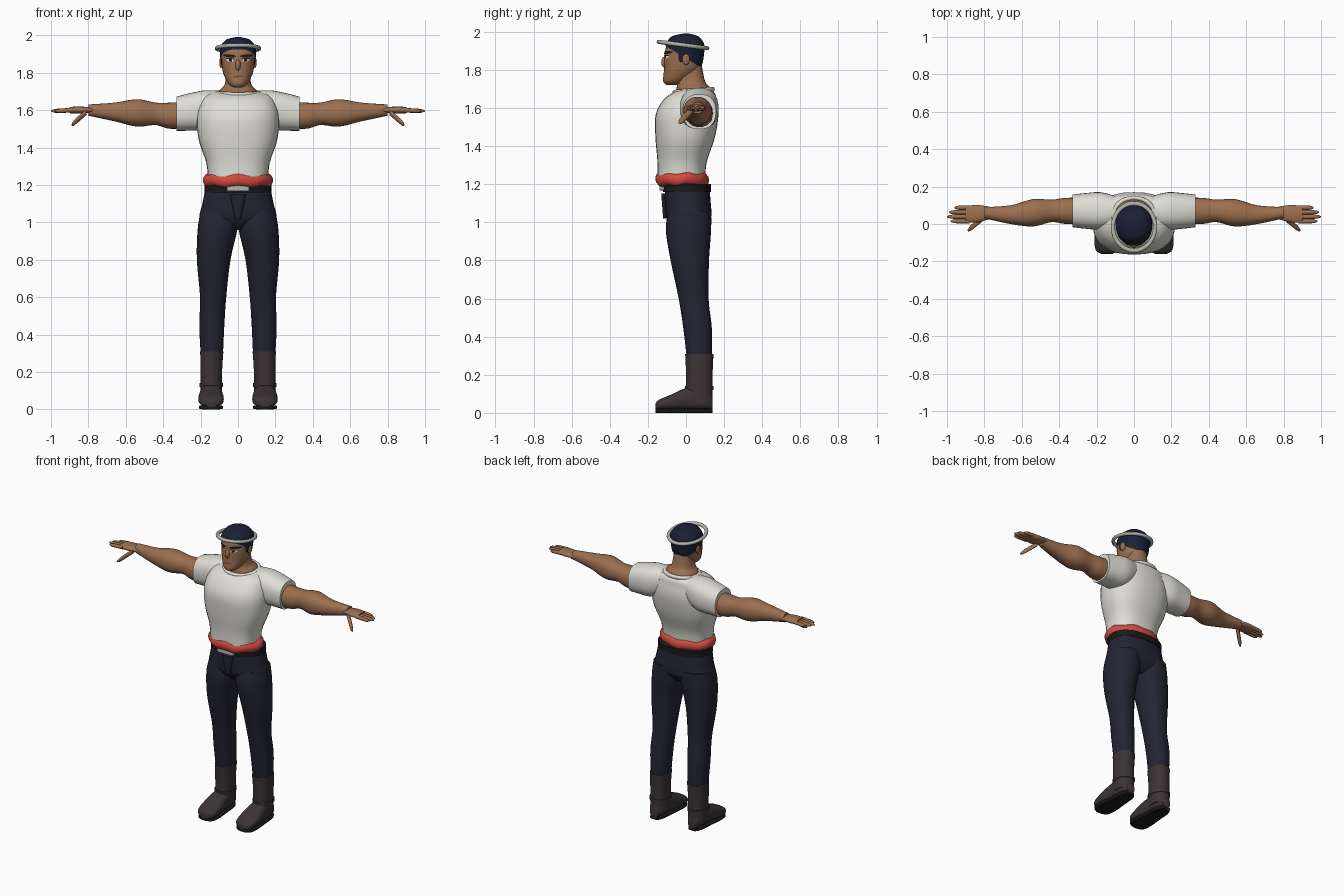
import bpy, bmesh, math
from mathutils import Vector

if "Cube" in bpy.data.objects:
    bpy.data.objects.remove(bpy.data.objects["Cube"], do_unlink=True)


def material(name, *rgb):
    mat = bpy.data.materials.new(name)
    mat.use_nodes = True
    mat.diffuse_color = (*rgb, 1)
    mat.node_tree.nodes["Principled BSDF"].inputs["Base Color"].default_value = (*rgb, 1)
    return mat


skin = material("tan skin", .33, .16, .08)
lip = material("dark lip", .17, .07, .04)
hair_blue = material("navy hair", .01, .015, .035)
white = material("off white cloth", .74, .73, .67)
red = material("red sash cloth", .66, .07, .05)
navy = material("navy trouser cloth", .017, .018, .034)
brown = material("dark brown leather", .045, .034, .036)
black = material("black leather", .01, .01, .01)
metal = material("pale grey metal", .45, .45, .41)


def finish(name, bm, mat, mirror=False):
    """Turn a bmesh into a smooth shaded object."""
    bmesh.ops.recalc_face_normals(bm, faces=bm.faces)
    mesh = bpy.data.meshes.new(name)
    bm.to_mesh(mesh)
    bm.free()
    for face in mesh.polygons:
        face.use_smooth = True
    mesh.set_sharp_from_angle(angle=math.radians(50))
    mesh.materials.append(mat)
    part = bpy.data.objects.new(name, mesh)
    bpy.context.collection.objects.link(part)
    if mirror:
        modifier = part.modifiers.new("mirror", "MIRROR")
        modifier.use_mirror_merge = False


def spline(rows, steps):
    """Interpolate smoothly through all the section rows."""
    dense = []
    last = len(rows) - 1
    for i in range(last):
        before, start, end, after = (rows[min(max(i + k, 0), last)] for k in (-1, 0, 1, 2))
        for step in range(steps):
            t = step / steps
            dense.append([q + t / 2 * (r - p + t * (2*p - 5*q + 4*r - s + t * (3*(q - r) + s - p)))
                          for p, q, r, s in zip(before, start, end, after)])
    return dense + [rows[-1]]


def signed_power(value, exponent):
    return math.copysign(abs(value) ** exponent, value)


def loft_mesh(rows, axis="z", power=2.2, sides=32, steps=5):
    """Skin rounded sections: position, then centre and radius both ways."""
    bm = bmesh.new()
    rings = []
    for t, a, width, b, depth in spline(rows, steps):
        ring = []
        for k in range(sides):
            angle = math.tau * k / sides
            u = a + width * signed_power(math.cos(angle), 2 / power)
            v = b + depth * signed_power(math.sin(angle), 2 / power)
            ring.append(bm.verts.new({"x": (t, u, v), "y": (u, t, v), "z": (u, v, t)}[axis]))
        rings.append(ring)
    for lower, upper in zip(rings, rings[1:]):
        for k in range(sides):
            bm.faces.new((lower[k - 1], lower[k], upper[k], upper[k - 1]))
    bm.faces.new(rings[0])
    bm.faces.new(rings[-1])
    return bm


def loft(name, mat, rows, axis="z", mirror=False, **options):
    finish(name, loft_mesh(rows, axis, **options), mat, mirror)


def body(*rows):
    """Central sections: height, half width, front, back."""
    return [(z, 0, width, (front + back) / 2, (back - front) / 2) for z, width, front, back in rows]


def limb(aspect, *rows):
    """Limb sections: position, centre both ways, radius."""
    return [(t, a, radius, b, radius * aspect) for t, a, b, radius in rows]


def ball(name, mat, location, size, mirror=False):
    bm = bmesh.new()
    bmesh.ops.create_uvsphere(bm, u_segments=16, v_segments=10, radius=1)
    for vert in bm.verts:
        vert.co = Vector(location) + vert.co * Vector(size)
    finish(name, bm, mat, mirror)


def hoop(name, mat, location, width, depth, tube, tilt):
    bpy.ops.mesh.primitive_torus_add(major_radius=1, minor_radius=tube / width, major_segments=48,
                                     location=location, rotation=(tilt, 0, 0))
    ring = bpy.context.object
    ring.name = name
    ring.scale = (width, depth, width)
    ring.data.materials.append(mat)
    bpy.ops.object.shade_smooth()
    return ring


# Head and neck
head = body((1.72, .02, -.1, -.05), (1.74, .05, -.12, 0), (1.8, .08, -.115, .07), (1.88, .09, -.112, .09),
            (1.93, .09, -.1, .09), (1.97, .06, -.07, .06), (1.985, .01, -.01, .01))
loft("head", skin, head)
loft("neck", skin, body((1.62, .1, -.06, .13), (1.7, .1, -.05, .13), (1.74, .07, -.045, .1),
                        (1.84, .06, -.05, .08)))
ball("nose", skin, (0, -.11, 1.84), (.015, .02, .03))
ball("ear", skin, (.09, 0, 1.855), (.01, .02, .03), True)

# Hair shell trimmed along a slanted hairline
gap = .005
shell = loft_mesh([(z + gap, a, width + gap, b, depth + gap) for z, a, width, b, depth in head])
bmesh.ops.bisect_plane(shell, geom=shell.verts[:] + shell.edges[:] + shell.faces[:], clear_inner=True,
                       plane_co=(0, -.1, 1.92), plane_no=(0, .6, 1))
finish("hair", shell, hair_blue)
ball("sideburn", hair_blue, (.087, -.025, 1.87), (.006, .015, .03), True)

# Painted face details that follow the head surface
head_sections = spline(head, 12)


def face_patch(name, mat, x_mid, z_mid, width, height, lift, mirror=False):
    bm = bmesh.new()
    bmesh.ops.create_grid(bm, x_segments=10, y_segments=4, size=1)
    for vert in bm.verts:
        u, v, _ = vert.co
        x = x_mid + u * width
        z = z_mid + height * (v * math.sqrt(max(.04, 1 - u * u)) + u / 3)
        _, _, half, middle, depth = min(head_sections, key=lambda row: abs(row[0] - z))
        reach = (1 - min(.98, abs(x / half)) ** 2.2) ** (1 / 2.2)
        vert.co = (x, middle - depth * reach - lift, z)
    finish(name, bm, mat, mirror)


face_patch("eyebrow", black, .045, 1.89, .034, .008, .004, True)
face_patch("eye_white", white, .043, 1.866, .02, .008, .002, True)
face_patch("eye_iris", black, .04, 1.866, .009, .008, .004, True)
face_patch("eyelid", black, .043, 1.875, .024, .003, .004, True)
face_patch("mouth", lip, 0, 1.78, .03, .005, .002)

# Ring around the head
hoop("head_ring", metal, (0, -.016, 1.93), .113, .127, .011, -.13)

# Shirt
loft("shirt_body", white, body((1.23, .16, -.15, .1), (1.32, .17, -.15, .11), (1.44, .21, -.16, .15),
                               (1.56, .22, -.16, .17), (1.64, .2, -.12, .16), (1.68, .17, -.07, .15),
                               (1.7, .11, -.02, .12)), power=2.4)
loft("sleeve", white, limb(1.05, (.1, .07, 1.62, .08), (.18, .07, 1.6, .1), (.26, .07, 1.59, .095),
                           (.33, .07, 1.58, .087)), "x", True, power=2.4)
hoop("collar", white, (0, .04, 1.69), .112, .1, .013, .08)

# Arms and hands
loft("arm", skin, limb(1, (.2, .07, 1.58, .07), (.36, .07, 1.57, .07), (.44, .07, 1.58, .06),
                       (.54, .06, 1.585, .073), (.66, .05, 1.59, .05), (.8, .06, 1.6, .03)), "x", True)
loft("palm", skin, limb(.4, (.76, .06, 1.6, .03), (.84, .055, 1.6, .047), (.9, .052, 1.6, .042)), "x", True)


def digit(name, start, end, radius):
    """A round finger that closes towards its tip."""
    rows = []
    for i in range(9):
        t = i / 8
        rows.append((*Vector(start).lerp(Vector(end), t), radius * math.sqrt(1.05 - t ** 6)))
    loft(name, skin, limb(1, *rows), "x", True, sides=12, steps=2, power=2)


for i, (finger, tip) in enumerate((("index", .98), ("middle", 1), ("ring", .99), ("little", .96))):
    y = .015 + i * .024
    digit(finger + "_finger", (.88, y, 1.6), (tip, y, 1.595), .0115)
digit("thumb", (.81, .03, 1.59), (.89, -.035, 1.52), .016)

# Sash with soft waves, belt and buckle
sash = hoop("sash", red, (0, -.02, 1.225), .153, .115, .035, 0)
for vert in sash.data.vertices:
    vert.co.z += .03 * math.sin(7 * math.atan2(vert.co.y, vert.co.x))
loft("belt", black, body((1.16, .18, -.12, .13), (1.2, .18, -.12, .13)), steps=1, power=2.4)
loft("buckle", metal, limb(.3, (-.14, 0, 1.185, .06), (-.11, 0, 1.185, .06)), "y", power=8)

# Trousers
loft("hips", navy, body((1.2, .17, -.11, .12), (1.1, .19, -.11, .13), (1.02, .2, -.1, .13),
                        (.96, .1, -.05, .08)), power=2.4)
loft("fly_panel", navy, body((1.15, .05, -.13, 0), (1.02, .02, -.12, 0)), power=3)
loft("trouser_leg", navy, limb(1.12, (1.06, .1, .02, .1), (.96, .11, .013, .106), (.8, .13, .02, .09),
                               (.6, .133, .04, .07), (.45, .14, .06, .067), (.3, .14, .07, .06)),
     mirror=True)

# Boots: shaft, ankle strap, foot and sole
shaft = limb(1.2, (.31, .14, .07, .062), (.2, .143, .07, .058), (.05, .143, .07, .058))
loft("boot_shaft", brown, shaft, mirror=True)
loft("boot_strap", brown, limb(1.2, (.12, .143, .07, .062), (.14, .143, .07, .062)), steps=1, mirror=True)
foot = ((.14, .03, .08), (.1, .05, .14), (0, .06, .13), (-.08, .068, .095), (-.14, .06, .07), (-.16, .03, .05))
loft("boot_foot", brown, [(y, .144, width, (top + .015) / 2, (top - .015) / 2) for y, width, top in foot],
     "y", True, power=2.6)
loft("boot_sole", black, [(y, .144, width * .95, .011, .011) for y, width, _ in foot], "y", True, power=5)
